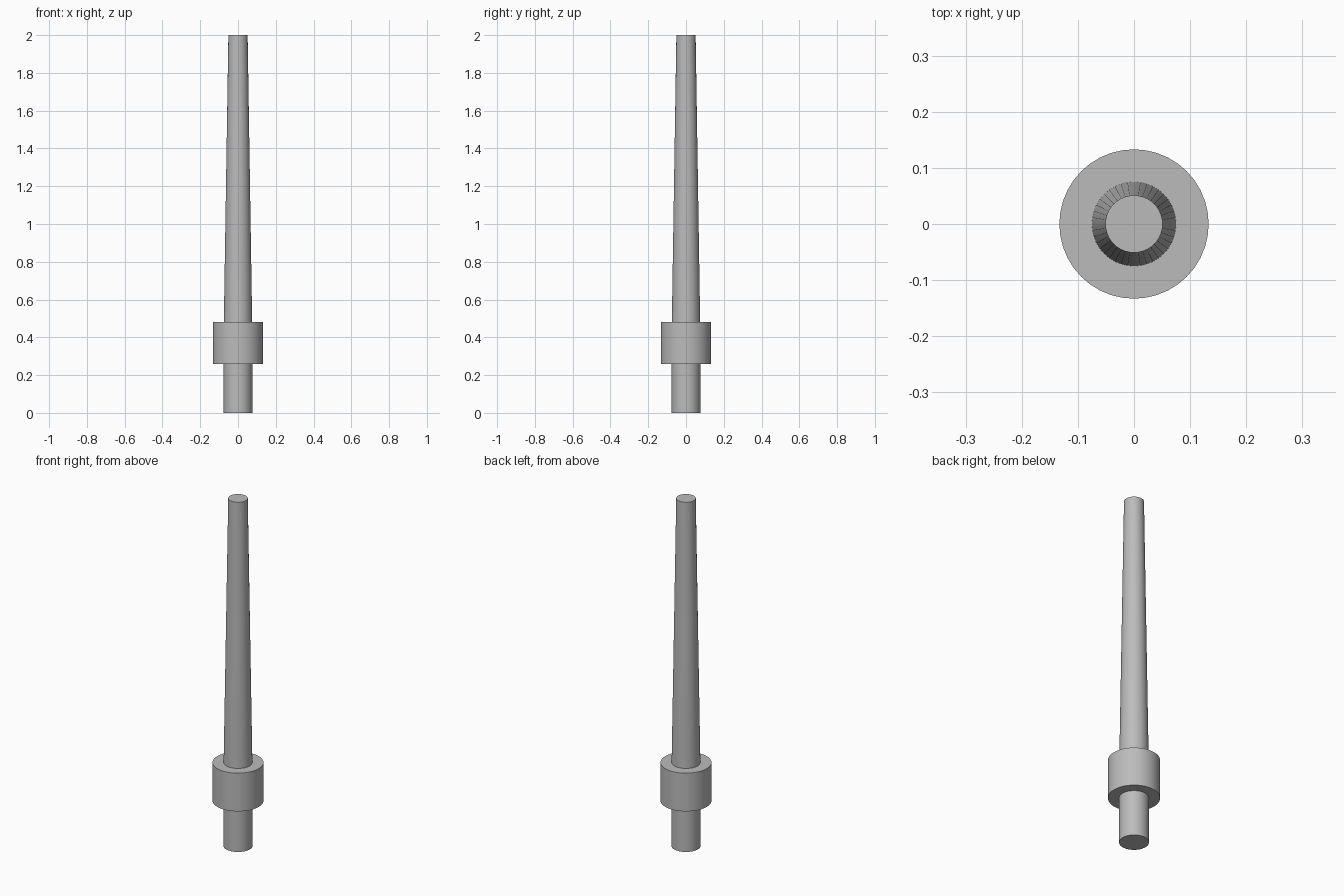
import bpy
import math

cube = bpy.data.objects.get("Cube")
if cube:
    bpy.data.objects.remove(cube, do_unlink=True)

SIDES = 40

# Plain grey metal
grey = bpy.data.materials.new("grey_metal")
grey.use_nodes = True
colour = (0.5, 0.5, 0.5, 1.0)
grey.diffuse_color = colour
grey.node_tree.nodes["Principled BSDF"].inputs["Base Color"].default_value = colour


def round_part(name, bottom_radius, top_radius, bottom, top):
    """Upright capped cylinder or cone between two heights."""
    bpy.ops.mesh.primitive_cone_add(
        vertices=SIDES, radius1=bottom_radius, radius2=top_radius,
        depth=top - bottom, location=(0, 0, (bottom + top) / 2))
    part = bpy.context.object
    part.name = name
    part.data.materials.append(grey)
    bpy.ops.object.shade_smooth_by_angle(angle=math.radians(30))
    return part


# Straight lower stub, wide collar and long tapered shaft
round_part("lower_stub", 0.076, 0.076, 0, 0.26)
round_part("collar", 0.133, 0.133, 0.26, 0.48)
round_part("tapered_shaft", 0.075, 0.051, 0.48, 2)
